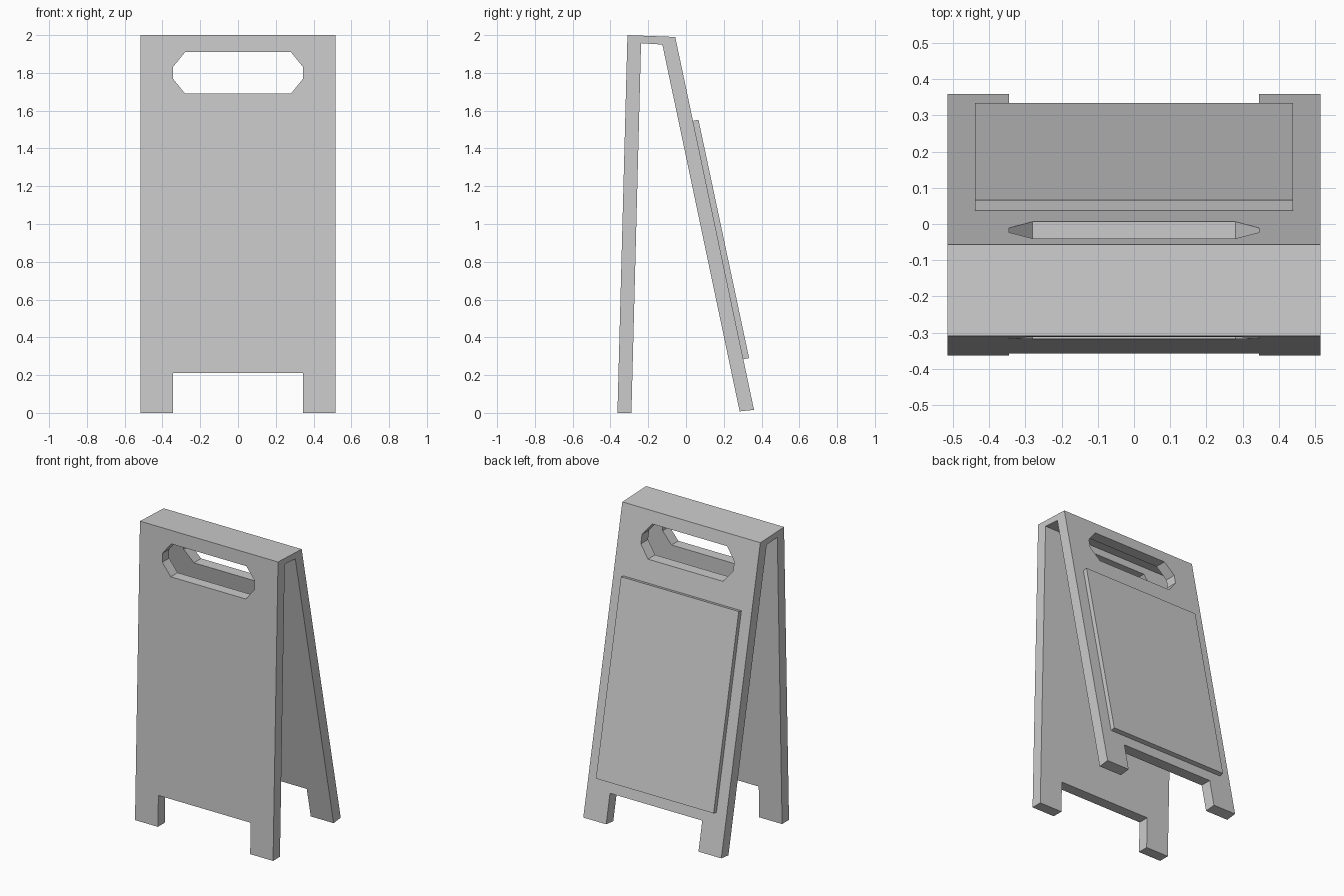
import bpy
import bmesh

cube = bpy.data.objects.get("Cube")
if cube:
    bpy.data.objects.remove(cube, do_unlink=True)

grey = bpy.data.materials.new("plain_grey")
grey.use_nodes = True
grey.diffuse_color = (0.6, 0.6, 0.6, 1)
grey.node_tree.nodes["Principled BSDF"].inputs["Base Color"].default_value = (0.6, 0.6, 0.6, 1)


def prism(name, points, axis, half):
    """Extrude a closed profile symmetrically along x or y."""
    bm = bmesh.new()
    if axis == "x":
        verts = [bm.verts.new((-half, a, z)) for a, z in points]
        step = (2 * half, 0, 0)
    else:
        verts = [bm.verts.new((a, -half, z)) for a, z in points]
        step = (0, 2 * half, 0)
    face = bm.faces.new(verts)
    grown = bmesh.ops.extrude_face_region(bm, geom=[face])["geom"]
    moved = [g for g in grown if isinstance(g, bmesh.types.BMVert)]
    bmesh.ops.translate(bm, verts=moved, vec=step)
    bmesh.ops.recalc_face_normals(bm, faces=bm.faces)
    mesh = bpy.data.meshes.new(name)
    bm.to_mesh(mesh)
    bm.free()
    mesh.materials.append(grey)
    obj = bpy.data.objects.new(name, mesh)
    bpy.context.scene.collection.objects.link(obj)
    return obj


# Folded frame: front leaf, top bridge and sloping back leaf
frame = prism("folding_frame", [
    (-0.363, 0), (-0.31, 2), (-0.057, 1.99), (0.36, 0.016),
    (0.284, 0.008), (-0.125, 1.95), (-0.238, 1.957), (-0.289, 0)], "x", 0.516)

# Handle slot and the gap between the feet, cut through both leaves
slot = [(-0.345, 1.77), (-0.28, 1.69), (0.28, 1.69), (0.345, 1.77),
        (0.345, 1.83), (0.28, 1.91), (-0.28, 1.91), (-0.345, 1.83)]
gap = [(-0.345, -0.1), (0.345, -0.1), (0.345, 0.21), (-0.345, 0.21)]
for name, outline in (("handle_cutter", slot), ("foot_gap_cutter", gap)):
    cutter = prism(name, outline, "y", 1)
    cutter.hide_render = True
    cutter.hide_set(True)
    cut = frame.modifiers.new(name, "BOOLEAN")
    cut.operation = "DIFFERENCE"
    cut.solver = "EXACT"
    cut.object = cutter

# Raised board on the back leaf
prism("notice_board", [(0.033, 1.545), (0.066, 1.552),
                       (0.334, 0.29), (0.295, 0.283)], "x", 0.44)
